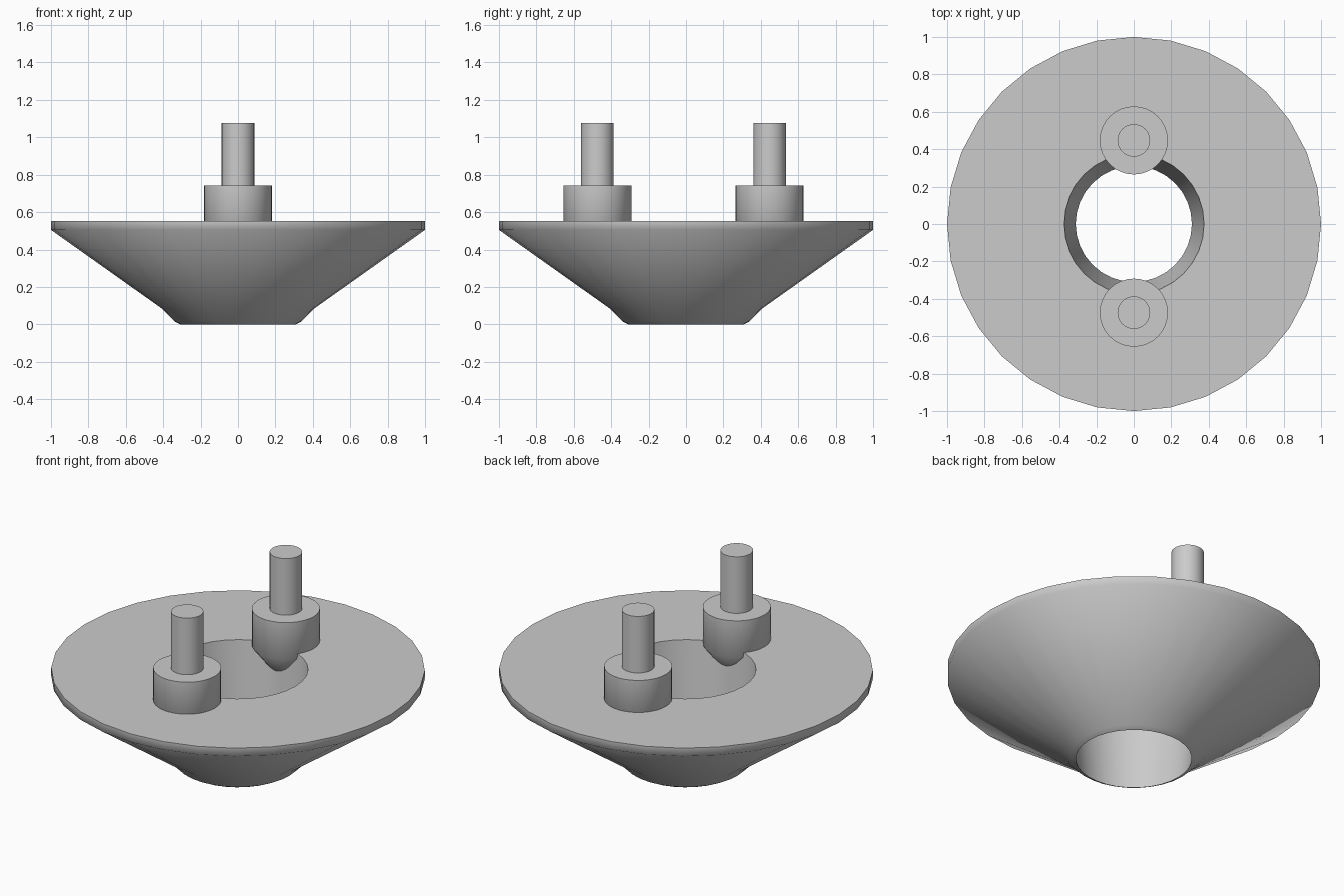
import bpy, bmesh, math

if "Cube" in bpy.data.objects:
    bpy.data.objects.remove(bpy.data.objects["Cube"])


def lathe(name, profile, y=0.0, sides=32, closed=False, smooth=40):
    """Revolve a (radius, z) profile around a vertical axis at the given y."""
    bm = bmesh.new()
    rings = []
    for r, z in profile:
        rings.append([bm.verts.new((r * math.cos(2 * math.pi * i / sides),
                                    r * math.sin(2 * math.pi * i / sides), z))
                      for i in range(sides)])
    pairs = list(zip(rings, rings[1:]))
    if closed:
        pairs.append((rings[-1], rings[0]))
    for a, b in pairs:
        for i in range(sides):
            j = (i + 1) % sides
            bm.faces.new((a[i], a[j], b[j], b[i]))
    if not closed:
        bm.faces.new(rings[0])
        bm.faces.new(rings[-1])
    bmesh.ops.recalc_face_normals(bm, faces=bm.faces)
    mesh = bpy.data.meshes.new(name)
    bm.to_mesh(mesh)
    bm.free()
    obj = bpy.data.objects.new(name, mesh)
    obj.location.y = y
    bpy.context.collection.objects.link(obj)
    bpy.ops.object.select_all(action='DESELECT')
    obj.select_set(True)
    bpy.context.view_layer.objects.active = obj
    bpy.ops.object.shade_smooth_by_angle(angle=math.radians(smooth))
    return obj


# Conical body with a tapered through hole
lathe("conical_body",
      [(0.31, 0.0), (0.338, 0.015), (0.405, 0.083), (1.0, 0.505),
       (1.0, 0.553), (0.375, 0.553)],
      closed=True, smooth=58)

# Two stepped pins with countersunk undersides
pin = [(0.085, 0.40), (0.182, 0.525), (0.182, 0.742), (0.087, 0.742), (0.087, 1.076)]
for name, y in (("back_pin", 0.447), ("front_pin", -0.474)):
    lathe(name, pin, y=y)
